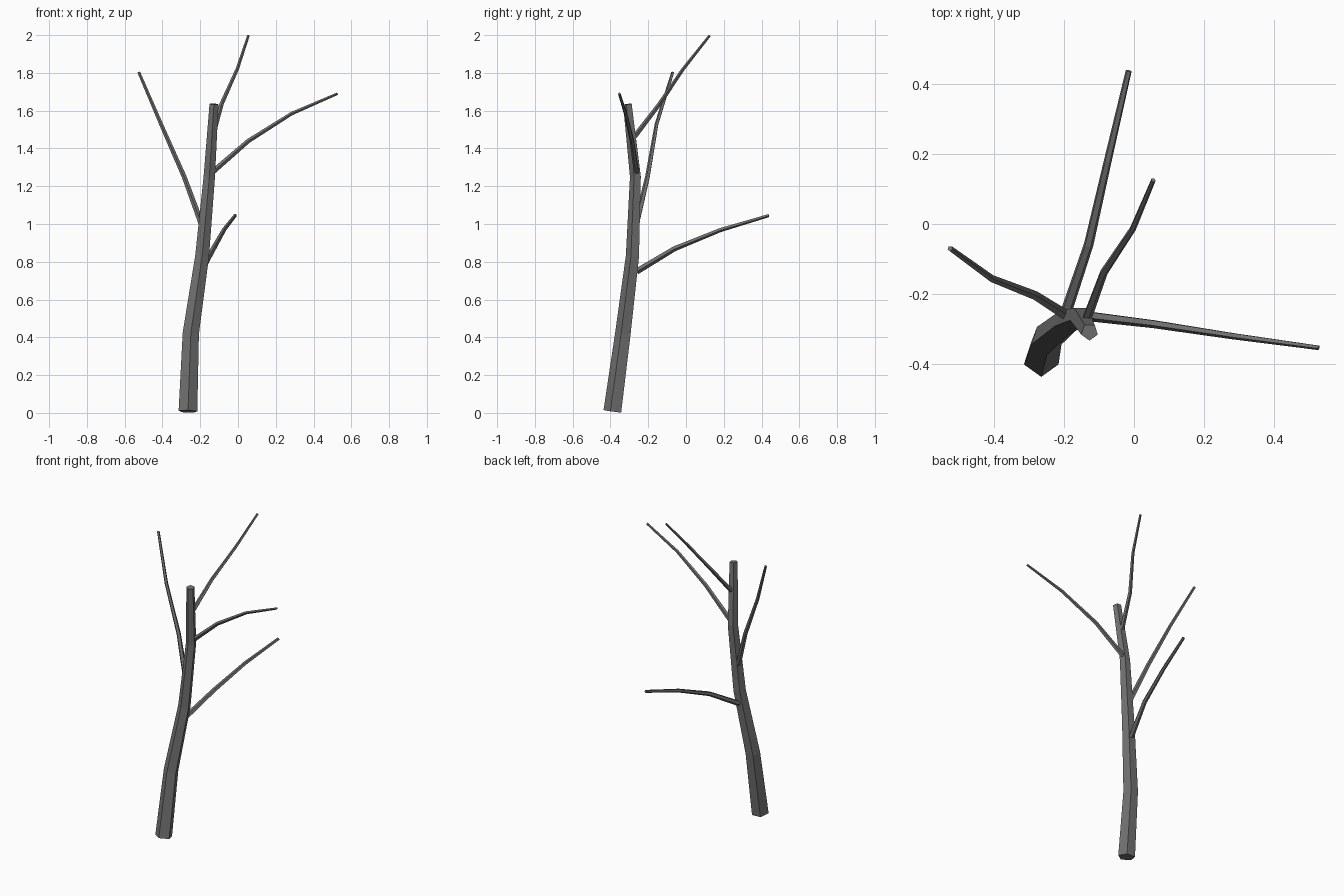
import bpy, bmesh, math
from mathutils import Vector

if "Cube" in bpy.data.objects:
    bpy.data.objects.remove(bpy.data.objects["Cube"])

bark = bpy.data.materials.new("grey bark")
bark.diffuse_color = (0.17, 0.17, 0.17, 1)
bark.use_nodes = True
bark.node_tree.nodes["Principled BSDF"].inputs["Base Color"].default_value = bark.diffuse_color


def limb(name, pts, r0, r1, sides=5):
    """Tapered five-sided tube along a path, capped at both ends."""
    pts = [Vector(p) for p in pts]
    n = len(pts)
    bm = bmesh.new()
    rings = []
    for i, p in enumerate(pts):
        t = (pts[min(i + 1, n - 1)] - pts[max(i - 1, 0)]).normalized()
        u = Vector((0, -1, 0))
        u = (u - t * u.dot(t)).normalized()
        v = t.cross(u)
        r = r0 + (r1 - r0) * i / (n - 1)
        rings.append([bm.verts.new(p + r * (u * math.cos(a) + v * math.sin(a)))
                      for a in (2 * math.pi * k / sides for k in range(sides))])
    for a, b in zip(rings, rings[1:]):
        for k in range(sides):
            j = (k + 1) % sides
            bm.faces.new((a[k], a[j], b[j], b[k]))
    bm.faces.new(rings[0][::-1])
    bm.faces.new(rings[-1])
    bmesh.ops.recalc_face_normals(bm, faces=bm.faces)
    me = bpy.data.meshes.new(name)
    bm.to_mesh(me)
    bm.free()
    me.materials.append(bark)
    ob = bpy.data.objects.new(name, me)
    bpy.context.collection.objects.link(ob)


# Trunk
limb("trunk", [(-0.265, -0.385, 0.008), (-0.25, -0.33, 0.42), (-0.19, -0.28, 0.83),
               (-0.152, -0.265, 1.25), (-0.127, -0.308, 1.635)], 0.052, 0.025)

# Branches, lowest to highest
limb("back_branch", [(-0.197, -0.26, 0.75), (-0.13, -0.06, 0.87),
                     (-0.075, 0.18, 0.968), (-0.015, 0.437, 1.045)], 0.017, 0.009)
limb("left_branch", [(-0.193, -0.262, 1.0), (-0.285, -0.203, 1.25),
                     (-0.408, -0.155, 1.53), (-0.525, -0.07, 1.803)], 0.016, 0.008)
limb("right_branch", [(-0.135, -0.262, 1.275), (0.055, -0.285, 1.44),
                      (0.285, -0.32, 1.585), (0.527, -0.353, 1.69)], 0.015, 0.007)
limb("top_branch", [(-0.135, -0.27, 1.465), (-0.087, -0.14, 1.635),
                    (-0.004, -0.015, 1.82), (0.055, 0.125, 1.997)], 0.014, 0.007)
